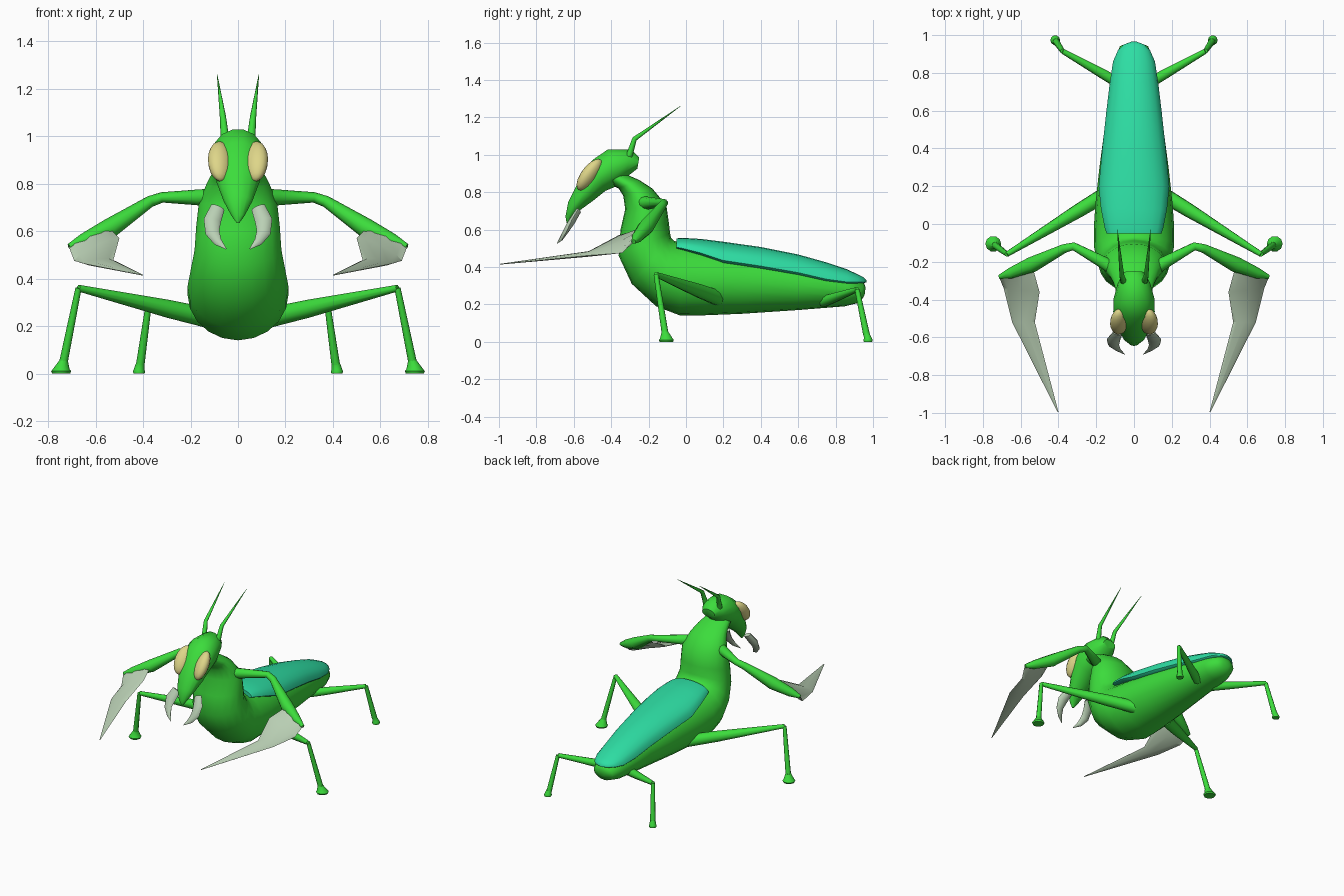
import bpy, bmesh, math
from mathutils import Vector as V


def material(name, rgb):
    m = bpy.data.materials.new(name)
    m.diffuse_color = (*rgb, 1)
    return m


GREEN = material("leaf green", (0.045, 0.72, 0.045))
TEAL = material("wing teal", (0.027, 0.73, 0.37))
CREAM = material("eye cream", (0.73, 0.67, 0.25))
PALE = material("blade pale grey", (0.49, 0.63, 0.46))


def loft(name, rings, mat, sides=16, mirror=False, angle=50):
    """Skin rings given as (centre, half axis u, half axis v, lower v scale)."""
    bm = bmesh.new()
    loops = []
    for c, u, v, low in rings:
        loop = []
        for i in range(sides):
            a = 2 * math.pi * i / sides
            s = math.sin(a)
            loop.append(bm.verts.new(c + u * math.cos(a) + v * s * (low if s < 0 else 1)))
        loops.append(loop)
    for p, q in zip(loops, loops[1:]):
        for i in range(sides):
            j = (i + 1) % sides
            bm.faces.new((p[i], p[j], q[j], q[i]))
    bm.faces.new(loops[0])
    bm.faces.new(loops[-1])
    bmesh.ops.recalc_face_normals(bm, faces=bm.faces)
    me = bpy.data.meshes.new(name)
    bm.to_mesh(me)
    bm.free()
    me.materials.append(mat)
    ob = bpy.data.objects.new(name, me)
    bpy.context.collection.objects.link(ob)
    bpy.ops.object.select_all(action='DESELECT')
    ob.select_set(True)
    bpy.context.view_layer.objects.active = ob
    bpy.ops.object.shade_smooth_by_angle(angle=math.radians(angle))
    if mirror:
        ob.modifiers.new("Mirror", 'MIRROR')
    return ob


def profile(name, rows, mat, sides=20):
    """Body skin: rows of (y, z) on one side, (y, z) on the other, half width."""
    rings = []
    for y1, z1, y2, z2, w in rows:
        a, b = V((0, y1, z1)), V((0, y2, z2))
        rings.append(((a + b) / 2, V((w, 0, 0)), (b - a) / 2, 1))
    return loft(name, rings, mat, sides)


def tube(name, pts, mat, sides=10, flat=1.0, ref=(0, 1, 0)):
    """Tapered limb through (x, y, z, radius) points, mirrored in x."""
    P = [V(p[:3]) for p in pts]
    rings = []
    for i, p in enumerate(P):
        d = V((0, 0, 0))
        if i:
            d += (p - P[i - 1]).normalized()
        if i < len(P) - 1:
            d += (P[i + 1] - p).normalized()
        u = d.cross(V(ref)).normalized()
        v = d.cross(u).normalized()
        rings.append((p, u * pts[i][3], v * pts[i][3] * flat, 1))
    return loft(name, rings, mat, sides, True)


# abdomen rising into the chest and neck (underside, upper side, half width)
profile("body", [
    (0.955, 0.25, 0.96, 0.29, 0.03),
    (0.93, 0.21, 0.95, 0.32, 0.075),
    (0.85, 0.19, 0.87, 0.36, 0.11),
    (0.6, 0.17, 0.6, 0.435, 0.143),
    (0.3, 0.15, 0.3, 0.49, 0.183),
    (0.1, 0.142, 0.1, 0.515, 0.205),
    (-0.03, 0.14, -0.02, 0.53, 0.213),
    (-0.16, 0.19, -0.065, 0.54, 0.213),
    (-0.29, 0.31, -0.08, 0.555, 0.2),
    (-0.36, 0.46, -0.085, 0.58, 0.183),
    (-0.35, 0.60, -0.092, 0.64, 0.176),
    (-0.325, 0.71, -0.105, 0.73, 0.165),
    (-0.335, 0.78, -0.18, 0.82, 0.132),
    (-0.36, 0.82, -0.25, 0.865, 0.11),
    (-0.42, 0.85, -0.33, 0.90, 0.09)], GREEN)

# folded wing cover: y, half width, top height, edge height
loft("wing_cover", [
    (V((0, y, e)), V((w, 0, 0)), V((0, 0, t - e)), 0.25)
    for y, w, t, e in [
        (-0.05, 0.145, 0.553, 0.505), (-0.02, 0.155, 0.556, 0.50),
        (0.08, 0.175, 0.55, 0.475), (0.2, 0.187, 0.535, 0.435),
        (0.4, 0.168, 0.507, 0.405), (0.6, 0.146, 0.467, 0.37),
        (0.75, 0.128, 0.425, 0.335), (0.86, 0.111, 0.388, 0.32),
        (0.92, 0.085, 0.36, 0.32), (0.95, 0.055, 0.345, 0.32),
        (0.965, 0.015, 0.328, 0.32)]], TEAL, 20)

# head narrowing down to the mouth
profile("head", [
    (-0.25, 0.985, -0.26, 0.925, 0.05),
    (-0.29, 1.03, -0.33, 0.87, 0.085),
    (-0.42, 1.03, -0.37, 0.83, 0.108),
    (-0.50, 0.975, -0.43, 0.805, 0.11),
    (-0.575, 0.86, -0.50, 0.75, 0.09),
    (-0.63, 0.75, -0.57, 0.70, 0.06),
    (-0.645, 0.67, -0.61, 0.66, 0.028),
    (-0.638, 0.635, -0.628, 0.635, 0.006)], GREEN, 14)

# eyes: tilted ellipsoids
axis = V((0.0, 0.06, 0.08))
out = V((0.014, -0.036, 0.027))
loft("eye", [
    (V((0.075, -0.515, 0.893)) + axis * math.cos(t),
     V((0.05, 0, 0)) * math.sin(t), out * math.sin(t), 1)
    for t in [0.05 + (math.pi - 0.1) * i / 10 for i in range(11)]], CREAM, 16, True, 80)

# mouth hooks and antennae
tube("mandible", [(0.085, -0.575, 0.70, 0.03), (0.108, -0.61, 0.645, 0.037),
                  (0.108, -0.64, 0.595, 0.03), (0.085, -0.665, 0.555, 0.018),
                  (0.05, -0.69, 0.525, 0.002)], PALE, 8, 0.5)
tube("antenna", [(0.055, -0.305, 0.99, 0.018), (0.064, -0.275, 1.085, 0.013),
                 (0.088, -0.03, 1.26, 0.001)], GREEN, 8, 1, (1, 0, 0))

# raptorial arms
tube("front_arm", [(0.09, -0.25, 0.745, 0.034), (0.16, -0.205, 0.742, 0.034),
                   (0.32, -0.118, 0.742, 0.022), (0.37, -0.13, 0.725, 0.024),
                   (0.54, -0.215, 0.612, 0.042), (0.65, -0.26, 0.56, 0.03),
                   (0.712, -0.28, 0.535, 0.012)], GREEN)

# scythe blades: inner edge, outer edge, thickness
blade = []
for i, o, t in [((0.535, -0.235, 0.605), (0.715, -0.28, 0.54), 0.02),
                ((0.50, -0.36, 0.57), (0.69, -0.34, 0.475), 0.018),
                ((0.525, -0.52, 0.478), (0.645, -0.52, 0.462), 0.013),
                ((0.40, -0.995, 0.415), (0.405, -0.995, 0.415), 0.002)]:
    i, o = V(i), V(o)
    half = (o - i) / 2
    blade.append(((i + o) / 2, half, half.cross(V((0, -1, 0))).normalized() * t, 1))
loft("arm_blade", blade, PALE, 8, True, 30)


# walking legs: hip, knee, foot, hip radius, foot radius
def leg(name, hip, knee, foot, r, fr):
    h, k, f = V(hip), V(knee), V(foot)
    tube(name + "_thigh", [(*h, r), (*h.lerp(k, 0.3), r * 0.9), (*k, 0.014)], GREEN)
    ankle = k.lerp(f, 0.86)
    tube(name + "_shin", [(*k, 0.013), (*ankle, 0.018)], GREEN, 8)
    rings = [(V((c.x, c.y, z)), V((q, 0, 0)), V((0, q, 0)), 1)
             for c, z, q in [(ankle, ankle.z + 0.005, 0.018), (f, 0.018, fr * 0.85),
                             (f, 0.01, fr), (f, 0.0, fr * 0.9)]]
    loft(name + "_foot", rings, GREEN, 10, True)


leg("middle_leg", (0.13, 0.17, 0.235), (0.672, -0.16, 0.36), (0.745, -0.105, 0), 0.042, 0.042)
leg("hind_leg", (0.06, 0.735, 0.215), (0.378, 0.915, 0.28), (0.417, 0.973, 0), 0.03, 0.026)
